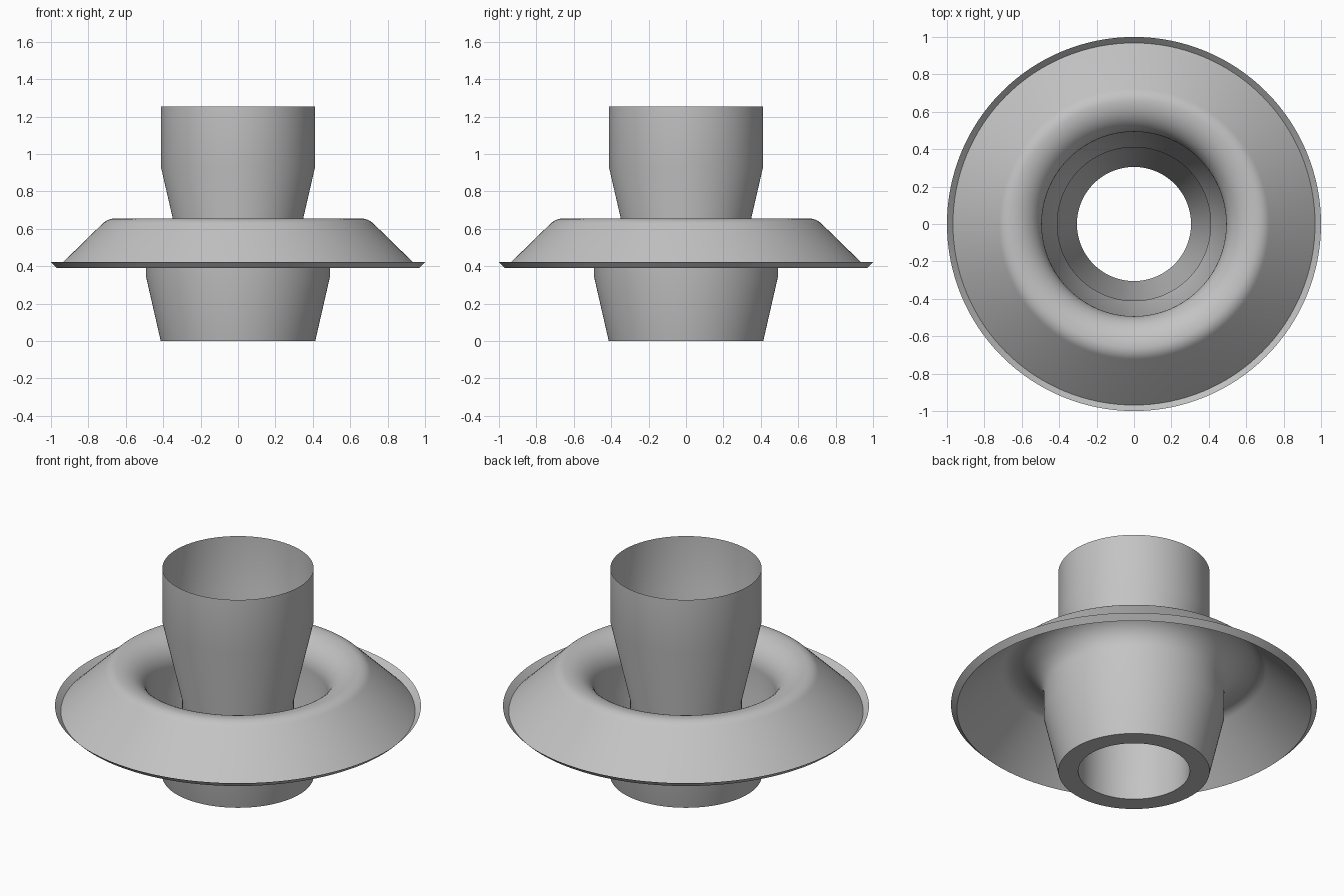
import bpy
import bmesh
from math import radians, sin, cos, tau

cube = bpy.data.objects.get("Cube")
if cube:
    bpy.data.objects.remove(cube, do_unlink=True)

SEGMENTS = 128

grey = bpy.data.materials.new("plain grey")
grey.use_nodes = True
colour = (0.55, 0.55, 0.55, 1)
grey.diffuse_color = colour
grey.node_tree.nodes["Principled BSDF"].inputs["Base Color"].default_value = colour


def arc(cr, cz, a, b, start, end, steps):
    """Profile points along an elliptical arc, angles in degrees."""
    angles = [radians(start + (end - start) * i / steps) for i in range(steps + 1)]
    return [(cr + a * cos(t), cz + b * sin(t)) for t in angles]


def revolve(name, profile):
    """Turn a (radius, height) profile around z into a thin shell."""
    bm = bmesh.new()
    rings = []
    for r, z in profile:
        rings.append([bm.verts.new((r * cos(tau * i / SEGMENTS), r * sin(tau * i / SEGMENTS), z))
                      for i in range(SEGMENTS)])
    for low, high in zip(rings, rings[1:]):
        for i in range(SEGMENTS):
            j = (i + 1) % SEGMENTS
            bm.faces.new((low[i], low[j], high[j], high[i]))
    mesh = bpy.data.meshes.new(name)
    bm.to_mesh(mesh)
    bm.free()
    mesh.materials.append(grey)
    obj = bpy.data.objects.new(name, mesh)
    bpy.context.collection.objects.link(obj)
    bpy.ops.object.select_all(action='DESELECT')
    obj.select_set(True)
    bpy.context.view_layer.objects.active = obj
    bpy.ops.object.shade_smooth_by_angle(angle=radians(30))
    return obj


# Central tube, widening into an open collar at the top
revolve("inner_tube", [(0.305, 0), (0.305, 0.465), (0.413, 0.935), (0.413, 1.253)])

# Flat ring closing the gap between tube and sleeve at the foot
revolve("bottom_ring", [(0.413, 0), (0.305, 0)])

# Outer sleeve, rolling over into the sloping skirt with an upturned lip
sleeve = [(0.413, 0), (0.493, 0.35)]
roll_inner = arc(0.66, 0.495, 0.167, 0.16, 180, 90, 14)
roll_outer = arc(0.66, 0.565, 0.09, 0.09, 90, 45, 6)[1:]
skirt = [(0.968, 0.39), (1.0, 0.422)]
revolve("sleeve_and_skirt", sleeve + roll_inner + roll_outer + skirt)
